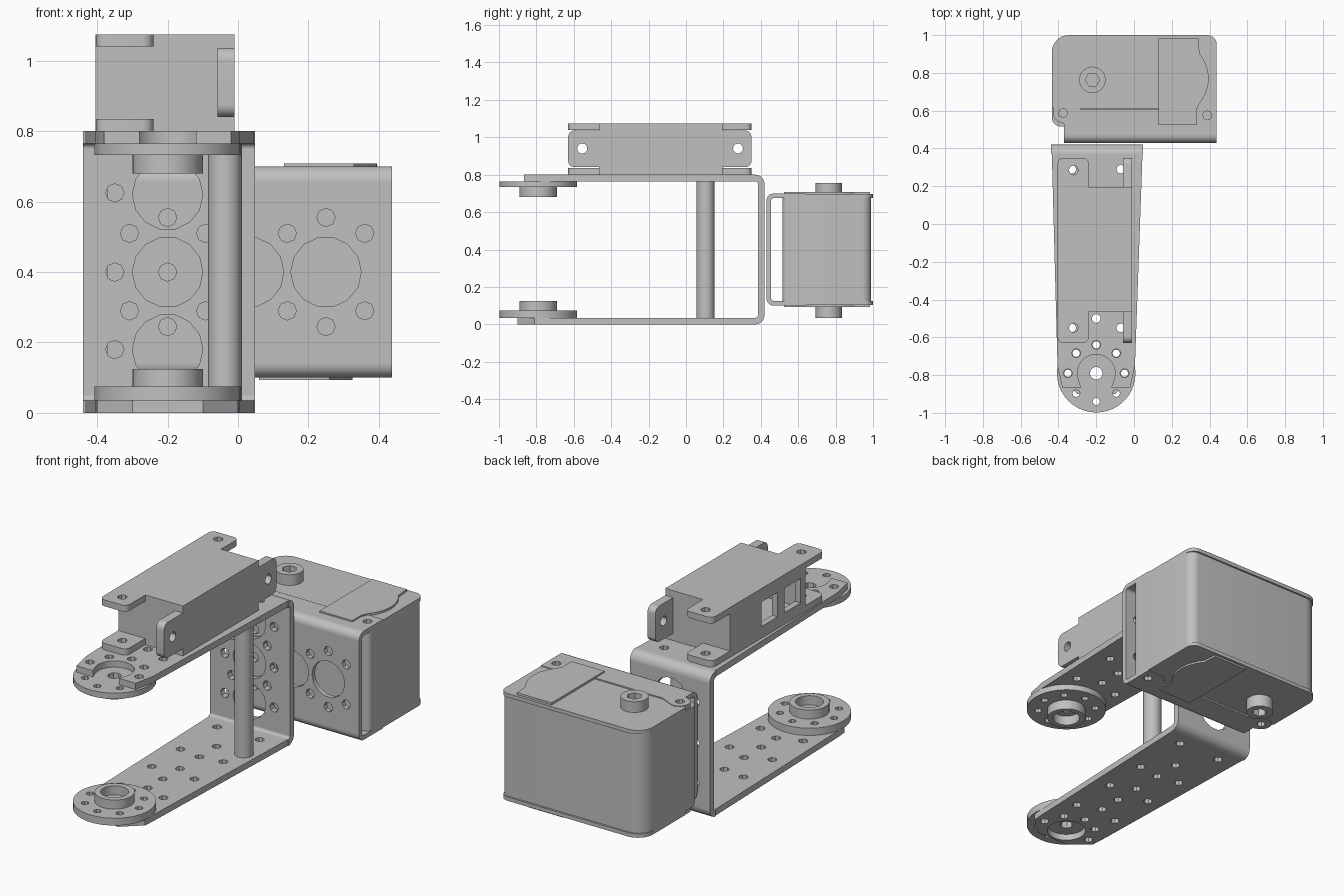
import bpy, bmesh, math
from math import sin, cos, pi, radians
from mathutils import Matrix

if "Cube" in bpy.data.objects:
    bpy.data.objects.remove(bpy.data.objects["Cube"], do_unlink=True)

# one plain grey for everything
grey = bpy.data.materials.new("light_grey")
grey.use_nodes = True
GREY = (0.53, 0.53, 0.53, 1)
grey.diffuse_color = GREY
grey.node_tree.nodes["Principled BSDF"].inputs["Base Color"].default_value = GREY

# plate planes: outline (u, v) and thickness direction w
FRAMES = {
    "z": Matrix(((1, 0, 0), (0, 1, 0), (0, 0, 1))),
    "y": Matrix(((1, 0, 0), (0, 0, -1), (0, 1, 0))),
    "x": Matrix(((0, 0, 1), (1, 0, 0), (0, 1, 0))),
}


def arc(cx, cy, r, a0, a1, n=8):
    return [(cx + r * cos(radians(a0 + (a1 - a0) * i / n)),
             cy + r * sin(radians(a0 + (a1 - a0) * i / n))) for i in range(n + 1)]


def circle(cx, cy, r, n=32):
    return arc(cx, cy, r, 0, 360, n)[:-1]


def hole(cx, cy, r=0.024):
    return circle(cx, cy, r, 8)


def rounded(u0, u1, v0, v1, r):
    """Rounded rectangle; r is one radius or four, anticlockwise from lower left."""
    a, b, c, d = r if isinstance(r, tuple) else (r,) * 4
    return (arc(u0 + a, v0 + a, a, 180, 270) + arc(u1 - b, v0 + b, b, 270, 360)
            + arc(u1 - c, v1 - c, c, 0, 90) + arc(u0 + d, v1 - d, d, 90, 180))


def box(u0, u1, v0, v1):
    return [(u0, v0), (u1, v0), (u1, v1), (u0, v1)]


def plate(name, outline, lo, hi, axis="z", holes=()):
    """Extrude a flat outline with holes between lo and hi on the given axis."""
    cu = bpy.data.curves.new(name + "_outline", "CURVE")
    cu.dimensions = "2D"
    cu.fill_mode = "BOTH"
    cu.extrude = (hi - lo) / 2
    for pts in [outline, *holes]:
        sp = cu.splines.new("POLY")
        sp.points.add(len(pts) - 1)
        for p, (u, v) in zip(sp.points, pts):
            p.co = (u, v, 0, 1)
        sp.use_cyclic_u = True
    tmp = bpy.data.objects.new(name + "_tmp", cu)
    bpy.context.collection.objects.link(tmp)
    dg = bpy.context.evaluated_depsgraph_get()
    me = bpy.data.meshes.new_from_object(tmp.evaluated_get(dg))
    bpy.data.objects.remove(tmp, do_unlink=True)
    bpy.data.curves.remove(cu)
    me.name = name
    m = FRAMES[axis].to_4x4()
    m.translation["xyz".index(axis)] = (lo + hi) / 2
    me.transform(m)
    bm = bmesh.new()
    bm.from_mesh(me)
    bmesh.ops.remove_doubles(bm, verts=bm.verts, dist=1e-5)
    bmesh.ops.recalc_face_normals(bm, faces=bm.faces)
    bm.to_mesh(me)
    bm.free()
    me.materials.clear()
    me.materials.append(grey)
    ob = bpy.data.objects.new(name, me)
    bpy.context.collection.objects.link(ob)
    bpy.ops.object.select_all(action="DESELECT")
    ob.select_set(True)
    bpy.context.view_layer.objects.active = ob
    bpy.ops.object.shade_smooth_by_angle(angle=radians(30))
    return ob


def bend(name, y, z, r, t, a0, x0, x1):
    """Quarter-round sheet bend about an x axis."""
    plate(name, arc(y, z, r, a0, a0 + 90) + arc(y, z, r - t, a0 + 90, a0), x0, x1, "x")


# ---- large U bracket ----
T = 0.035
HX, HY = -0.20, -0.79            # pivot position
ring = [(HX + 0.15 * cos(i * pi / 4), HY + 0.15 * sin(i * pi / 4)) for i in range(8)]
arm_holes = [hole(HX, y) for y in (-0.5, -0.37, -0.22, -0.05, 0.10)]
arm_holes += [hole(HX + s * 0.13, y) for s in (-1, 1) for y in (-0.55, -0.28, -0.03, 0.29)]
arm_holes += [hole(x, y) for x, y in ring if y > HY - 0.01]
root = [(0.045, 0.37), (-0.435, 0.37)]
lower_end = [(-0.405, -0.75), (-0.40, -0.81), (-0.30, -0.90),
             (-0.10, -0.90), (0.0, -0.81), (0.005, -0.75)]
upper_end = ([(-0.405, -0.75), (-0.38, -0.865), (-0.28, -0.865)]
             + arc(HX, HY, 0.10, 200, -20, 16)
             + [(-0.12, -0.865), (-0.02, -0.865), (0.005, -0.75)])
plate("lower_arm", root + lower_end, 0, T, holes=arm_holes + [circle(HX, HY, 0.1)])
plate("upper_arm", root + upper_end, 0.80 - T, 0.80, holes=arm_holes)
wall_holes = [circle(HX, z, 0.10, 14) for z in (0.18, 0.40, 0.62)]
wall_holes += [hole(HX + s * 0.15, z, 0.026) for s in (-1, 1) for z in (0.18, 0.40, 0.625)]
wall_holes += [hole(HX + s * 0.108, z, 0.026) for s in (-1, 1) for z in (0.29, 0.51)]
plate("bracket_wall", box(-0.44, 0.048, 0.05, 0.75), 0.42 - T, 0.42, "y", wall_holes)
bend("lower_bend", 0.37, 0.05, 0.05, T, 270, -0.44, 0.048)
bend("upper_bend", 0.37, 0.75, 0.05, T, 0, -0.44, 0.048)

# ---- support post ----
plate("support_post", circle(-0.037, 0.105, 0.048), T, 0.80 - T)

# ---- pivot horns: drilled disc and hollow hub ----
for side, disc, hub in (("lower", (T, 0.075), (0.075, 0.125)),
                        ("upper", (0.733, 0.765), (0.68, 0.733))):
    plate(side + "_horn_disc", circle(HX, HY, 0.208, 40), *disc,
          holes=[hole(x, y, 0.02) for x, y in ring] + [hole(HX, HY, 0.035)])
    plate(side + "_horn_hub", circle(HX, HY, 0.10), *hub, holes=[circle(HX, HY, 0.07)])

# ---- open servo cage on the upper arm ----
Y0, Y1 = -0.465, 0.195
EY0, EY1 = -0.63, 0.35
tab = 0.03
flange = ([(-0.01, Y0), (-0.01, Y1), (-0.24, Y1)]
          + arc(-0.24 - tab, EY1 - tab, tab, 0, 90, 4) + arc(-0.405 + tab, EY1 - tab, tab, 90, 180, 4)
          + [(-0.405, Y1), (-0.405, Y0)]
          + arc(-0.405 + tab, EY0 + tab, tab, 180, 270, 4) + arc(-0.24 - tab, EY0 + tab, tab, 270, 360, 4)
          + [(-0.24, Y0)])
tab_holes = [hole(-0.32, y, 0.025) for y in (-0.55, 0.285)]
plate("cage_bottom", flange, 0.80, 0.835, holes=tab_holes)
plate("cage_top", flange, 1.04, 1.075, holes=tab_holes)
plate("cage_side_with_ears", rounded(EY0, EY1, 0.84, 1.037, 0.035), -0.058, -0.01, "x",
      [circle(y, 0.94, 0.027, 12) for y in (-0.555, 0.278)])
plate("cage_side_core", box(Y0, Y1, 0.835, 1.04), -0.045, -0.01, "x")
plate("cage_window_side", box(Y0, Y1, 0.835, 1.04), -0.405, -0.37, "x",
      [box(-0.42, -0.28, 0.865, 1.0), box(-0.22, -0.08, 0.865, 1.0)])
for name, y in (("front", Y0), ("back", Y1 - T)):
    plate("cage_" + name + "_end", box(-0.37, -0.045, 0.835, 1.04), y, y + T, "y")

# ---- small U bracket around the rear servo ----
B = 0.025
small_holes = [circle(x, 0.40, 0.10, 14) for x in (0.03, 0.25)]
small_holes += [hole(0.25, z, 0.026) for z in (0.245, 0.555)]
small_holes += [hole(0.25 + s * 0.11, z, 0.026) for s in (-1, 1) for z in (0.29, 0.51)]
small_holes += [hole(-0.2, z, 0.026) for z in (0.245, 0.4, 0.555)]
plate("servo_bracket_wall", box(-0.37, 0.438, 0.14, 0.66), 0.43, 0.43 + B, "y", small_holes)
bend("servo_bracket_lower_bend", 0.47, 0.14, 0.04, B, 180, -0.37, 0.438)
bend("servo_bracket_upper_bend", 0.47, 0.66, 0.04, B, 90, -0.37, 0.438)
strap = ([(-0.37, 0.47), (0.438, 0.47), (0.438, 0.64), (0.33, 0.64), (0.30, 0.605), (-0.28, 0.605)]
         + arc(-0.375, 0.59, 0.055, 60, 240, 8) + [(-0.37, 0.53)])
strap_holes = [hole(-0.375, 0.588), hole(0.388, 0.575)]
plate("servo_bracket_lower_strap", strap, 0.10, 0.10 + B, holes=strap_holes)
plate("servo_bracket_upper_strap", strap, 0.70 - B, 0.70, holes=strap_holes)

# ---- rear servo ----
plate("servo_body", rounded(-0.435, 0.438, 0.515, 0.99, (0.05, 0.03, 0.05, 0.09)), 0.125, 0.675)
lid = rounded(-0.435, 0.438, 0.61, 1.0, (0.02, 0.02, 0.05, 0.09))
plate("servo_lower_lid", lid, 0.104, 0.125)
plate("servo_upper_lid", lid, 0.675, 0.696)
cover = ([(0.13, 0.525), (0.33, 0.525), (0.33, 0.605)] + arc(0.19, 0.77, 0.205, -40, 40, 10)
         + [(0.34, 0.985), (0.13, 0.985)])
plate("servo_upper_cover", cover, 0.69, 0.708)
plate("servo_lower_cover", [(x - 0.07, y) for x, y in cover], 0.094, 0.11)
SX, SY = -0.22, 0.763
for name, lo, hi in (("upper", 0.69, 0.755), ("lower", 0.035, 0.11)):
    plate("servo_" + name + "_shaft", circle(SX, SY, 0.07), lo, hi, holes=[circle(SX, SY, 0.038, 6)])
